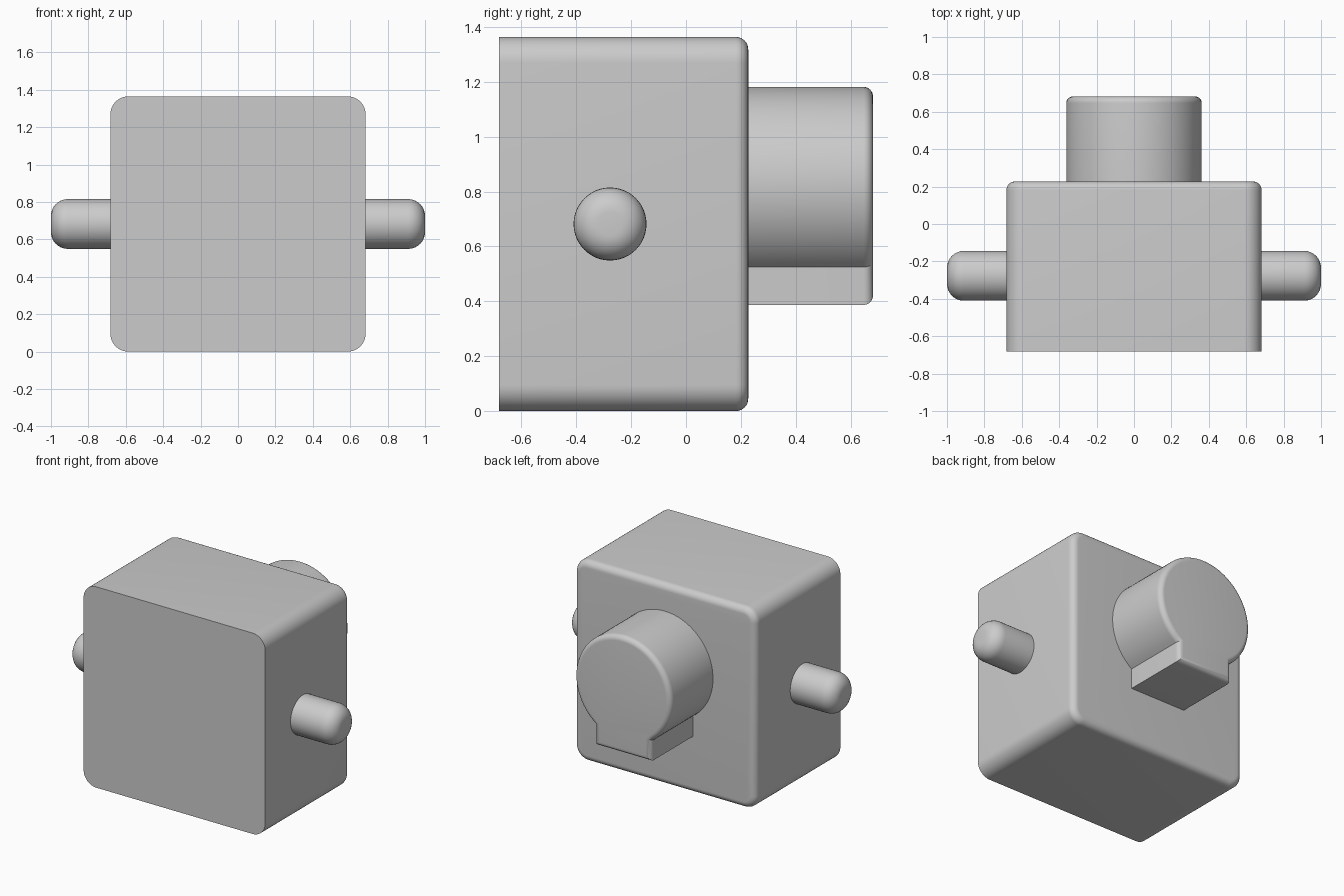
import bpy, bmesh, math
from mathutils import Vector

if "Cube" in bpy.data.objects:
    bpy.data.objects.remove(bpy.data.objects["Cube"])

grey = bpy.data.materials.new("plain grey")
grey.diffuse_color = (0.6, 0.6, 0.6, 1)
grey.use_nodes = True
grey.node_tree.nodes["Principled BSDF"].inputs["Base Color"].default_value = grey.diffuse_color


def arc(cx, cz, r, a0, a1, n):
    """Points along an arc, angles in degrees."""
    angles = [math.radians(a0 + (a1 - a0) * i / n) for i in range(n + 1)]
    return [(cx + r * math.cos(a), cz + r * math.sin(a)) for a in angles]


def extrude_rounded(name, profile, place, start, end, fillet):
    """Extrude a closed profile from start to end and round the rim of the end face."""
    bm = bmesh.new()
    near = [bm.verts.new(place(u, v, start)) for u, v in profile]
    far = [bm.verts.new(place(u, v, end)) for u, v in profile]
    bm.faces.new(near)
    cap = bm.faces.new(far)
    n = len(profile)
    for i in range(n):
        j = (i + 1) % n
        bm.faces.new((near[i], near[j], far[j], far[i]))
    bmesh.ops.recalc_face_normals(bm, faces=bm.faces)
    bmesh.ops.bevel(bm, geom=list(cap.edges), offset=fillet, offset_type='OFFSET',
                    segments=8, profile=0.5, affect='EDGES', clamp_overlap=True)
    mesh = bpy.data.meshes.new(name)
    bm.to_mesh(mesh)
    bm.free()
    mesh.materials.append(grey)
    obj = bpy.data.objects.new(name, mesh)
    bpy.context.collection.objects.link(obj)
    bpy.ops.object.select_all(action='DESELECT')
    obj.select_set(True)
    bpy.context.view_layer.objects.active = obj
    bpy.ops.object.shade_smooth_by_angle(angle=math.radians(30))
    return obj


def along_y(u, v, d):
    return Vector((u, d, v))


# Body: rounded square block with a softened back rim
HALF, R = 0.682, 0.095
k = HALF - R
body_profile = []
for sx, sz, a in ((1, 1, 0), (-1, 1, 90), (-1, -1, 180), (1, -1, 270)):
    body_profile += arc(sx * k, HALF + sz * k, R, a, a + 90, 10)
extrude_rounded("body", body_profile, along_y, -0.682, 0.227, 0.045)

# Back boss: round drum with a square key below it
BOSS_R, BOSS_Z, KEY_W, KEY_Z = 0.362, 0.82, 0.21, 0.387
a = math.degrees(math.acos(KEY_W / BOSS_R))
boss_profile = arc(0, BOSS_Z, BOSS_R, -a, 180 + a, 64)
boss_profile += [(-KEY_W, KEY_Z), (KEY_W, KEY_Z)]
extrude_rounded("back_boss", boss_profile, along_y, 0.2, 0.682, 0.035)

# Side pins: round-ended pegs on both sides
pin_profile = arc(-0.277, HALF, 0.133, 0, 360, 48)[:-1]
for name, side in (("right_pin", 1), ("left_pin", -1)):
    extrude_rounded(name, pin_profile, lambda u, v, d, s=side: Vector((s * d, u, v)),
                    0.65, 1.0, 0.09)
